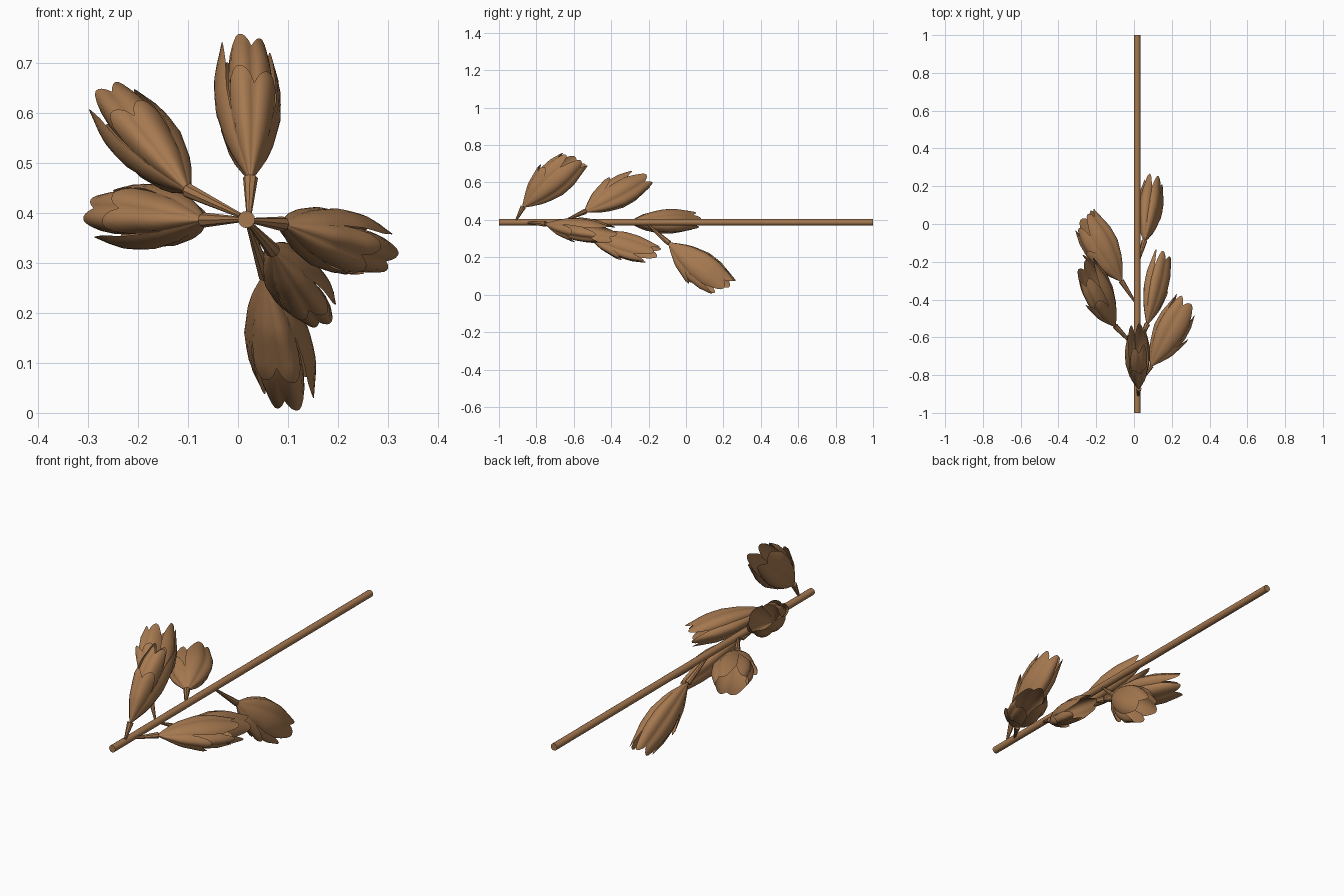
import bpy, bmesh, math
from mathutils import Vector

if "Cube" in bpy.data.objects:
    bpy.data.objects.remove(bpy.data.objects["Cube"])

wood = bpy.data.materials.new("bark_brown")
wood.diffuse_color = (0.38, 0.19, 0.08, 1)
wood.use_nodes = True
wood.node_tree.nodes["Principled BSDF"].inputs["Base Color"].default_value = wood.diffuse_color
STEM_X, STEM_Z = 0.017, 0.387

# Bud half-depth against distance from its base
PROFILE = [(0, .008), (.05, .045), (.1, .078), (.2, .112), (.28, .112), (.34, .095), (.45, .065)]

# Petals of one bud: centre angle, half span, length, radius factor
PETALS = [(0, 61, .235, 1), (120, 61, .39, 1), (240, 61, .39, 1), (0, 62, .365, .86)]

def radius(d):
    for (d0, r0), (d1, r1) in zip(PROFILE, PROFILE[1:]):
        if d <= d1:
            return r0 + (r1 - r0) * (d - d0) / (d1 - d0)
    return PROFILE[-1][1]

def finish(bm, name):
    me = bpy.data.meshes.new(name)
    bm.to_mesh(me)
    bm.free()
    ob = bpy.data.objects.new(name, me)
    bpy.context.collection.objects.link(ob)
    me.materials.append(wood)
    for p in me.polygons:
        p.use_smooth = True
    return ob

def rod(name, a, b, r0, r1, sides):
    a, b = Vector(a), Vector(b)
    bpy.ops.mesh.primitive_cone_add(vertices=sides, radius1=r0, radius2=r1,
                                    depth=(b - a).length, location=(a + b) / 2)
    ob = bpy.context.object
    ob.name = name
    ob.rotation_euler = (b - a).to_track_quat('Z', 'Y').to_euler()
    ob.data.materials.append(wood)
    bpy.ops.object.shade_smooth_by_angle(angle=math.radians(40))

def bud(name, base, tip, twist, width):
    base, tip = Vector(base), Vector(tip)
    axis = (tip - base).normalized()
    out = Vector((axis.x, 0, axis.z))
    out = (out - axis * out.dot(axis)).normalized()   # side facing away from stem
    side = axis.cross(out)
    bm = bmesh.new()
    NS, NT = 16, 10
    # Short front petal, two long side petals, one nested petal; all two-lobed
    for angle, span, full, scale in PETALS:
        grid = []
        for i in range(NS + 1):
            s = -1 + 2 * i / NS
            phi = math.radians(angle + twist + span * s)
            q = (abs(s) - .5) / .5
            length = full - .015 * math.cos(phi) - (.035 if q < 0 else .1) * q * q
            bulge = scale * (.88 + .12 * math.sin(math.pi * abs(s)))
            row = []
            for j in range(NT + 1):
                d = length * j / NT
                r = radius(d) * bulge * width
                u = r * math.cos(phi) * (1 if math.cos(phi) > 0 else .84)
                row.append(bm.verts.new(base + axis * d + out * u
                                        + side * (.6 * r * math.sin(phi))))
            grid.append(row)
        for i in range(NS):
            for j in range(NT):
                bm.faces.new((grid[i][j], grid[i + 1][j], grid[i + 1][j + 1], grid[i][j + 1]))
    finish(bm, name)

# Main stem
rod("stem", (STEM_X, -1, STEM_Z), (STEM_X, 1, STEM_Z), .017, .017, 16)

# Stalk root, bud base, bud tip, petal twist, relative width
BUDS = [
    ((.022, -.91, .395), (.025, -.87, .47), (.015, -.57, .735), 15, 1),
    ((.005, -.65, .395), (-.10, -.54, .445), (-.255, -.22, .628), 15, 1),
    ((.010, -.42, .387), (-.068, -.30, .386), (-.258, .03, .396), 15, 1),
    ((.025, -.85, .385), (.09, -.75, .378), (.265, -.43, .325), 15, .97),
    ((.022, -.64, .380), (.07, -.53, .325), (.15, -.17, .215), 15, .85),
    ((.020, -.21, .380), (.055, -.09, .275), (.10, .20, .05), 15, 1),
]
for n, (root, base, tip, twist, width) in enumerate(BUDS, 1):
    rod(f"stalk_{n}", root, base, .005, .015, 8)
    bud(f"bud_{n}", base, tip, twist, width)
